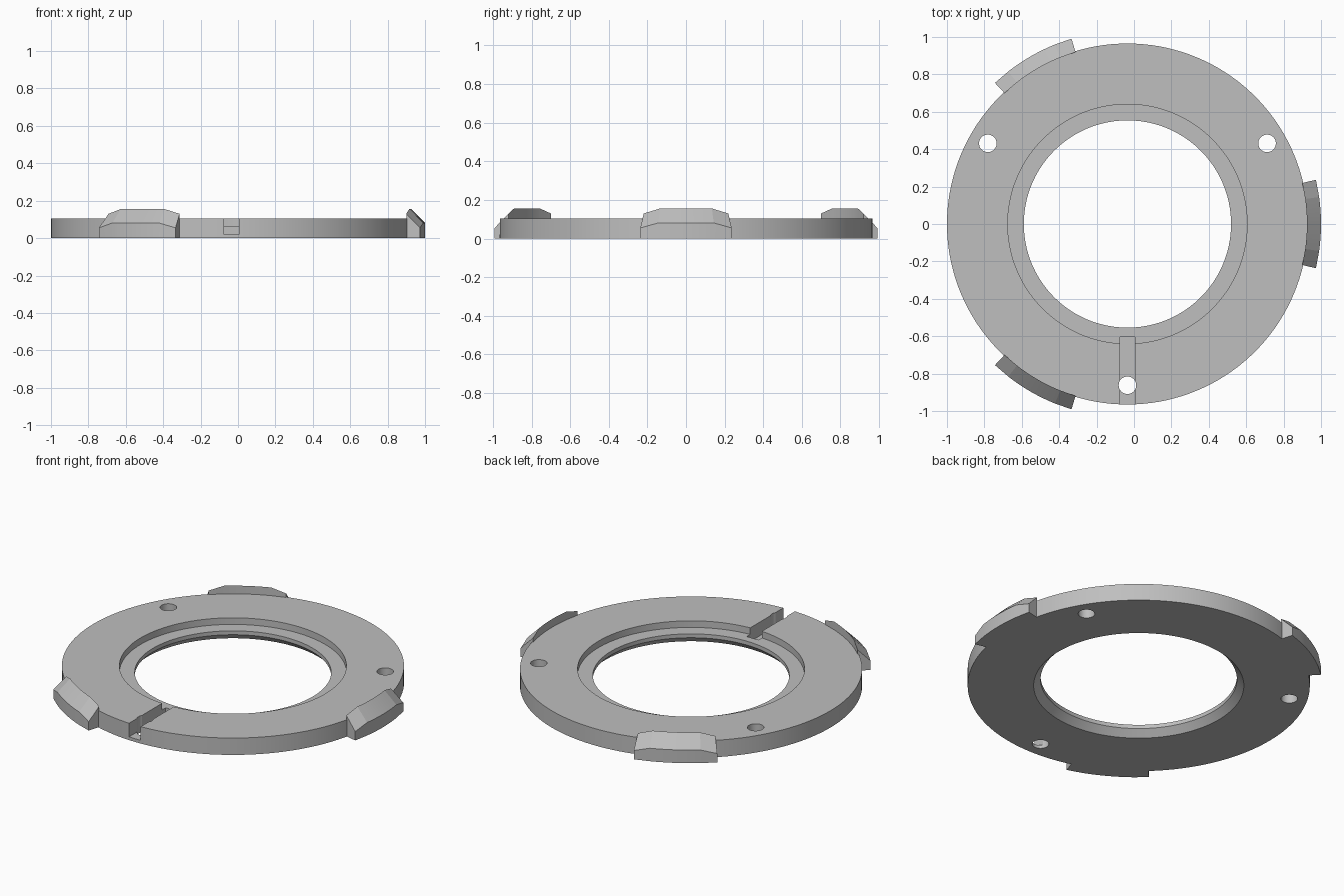
import bpy
import bmesh
from math import sin, cos, radians, pi

if "Cube" in bpy.data.objects:
    bpy.data.objects.remove(bpy.data.objects["Cube"], do_unlink=True)

CX = -0.035          # ring axis; the right tab offsets the overall centre
SEGMENTS = 144
THICK = 0.105

grey = bpy.data.materials.new("light grey")
grey.use_nodes = True
grey.diffuse_color = (0.52, 0.52, 0.52, 1)
grey.node_tree.nodes["Principled BSDF"].inputs["Base Color"].default_value = (0.52, 0.52, 0.52, 1)


def sweep(name, sections, closed):
    """Skin a row of (angle, radius/height profile) sections around the ring axis."""
    bm = bmesh.new()
    loops = [[bm.verts.new((r * cos(a), r * sin(a), z)) for r, z in profile]
             for a, profile in sections]
    n = len(loops[0])
    pairs = list(zip(loops, loops[1:]))
    if closed:
        pairs.append((loops[-1], loops[0]))
    else:
        bm.faces.new(loops[0])
        bm.faces.new(loops[-1])
    for a, b in pairs:
        for i in range(n):
            j = (i + 1) % n
            bm.faces.new((a[i], a[j], b[j], b[i]))
    bmesh.ops.recalc_face_normals(bm, faces=bm.faces)
    mesh = bpy.data.meshes.new(name)
    bm.to_mesh(mesh)
    bm.free()
    obj = bpy.data.objects.new(name, mesh)
    bpy.context.collection.objects.link(obj)
    obj.location.x = CX
    mesh.materials.append(grey)
    return obj


def activate(obj):
    bpy.ops.object.select_all(action='DESELECT')
    obj.select_set(True)
    bpy.context.view_layer.objects.active = obj


def cut(target, cutter):
    cutter.hide_render = True
    activate(target)
    mod = target.modifiers.new("cut", 'BOOLEAN')
    mod.operation = 'DIFFERENCE'
    mod.solver = 'EXACT'
    mod.object = cutter
    bpy.ops.object.modifier_apply(modifier=mod.name)
    bpy.data.objects.remove(cutter, do_unlink=True)


# Ring: stepped seat on top, chamfered bore underneath
ring_profile = [(0.593, 0), (0.965, 0), (0.965, THICK), (0.64, THICK),
                (0.64, 0.064), (0.554, 0.064), (0.554, 0.04)]
ring = sweep("ring_plate", [(2 * pi * i / SEGMENTS, ring_profile)
                            for i in range(SEGMENTS)], True)

# Radial slot through the front rim
bpy.ops.mesh.primitive_cube_add(size=1, location=(CX, -0.855, 0.12))
slot = bpy.context.object
slot.name = "slot_cutter"
slot.scale = (0.08, 0.5, 0.2)
cut(ring, slot)

# Three bolt holes
for deg in (30, 150, 270):
    a = radians(deg)
    bpy.ops.mesh.primitive_cylinder_add(vertices=32, radius=0.047, depth=0.4,
                                        location=(CX + 0.862 * cos(a), 0.862 * sin(a), 0.05))
    hole = bpy.context.object
    hole.name = "hole_cutter"
    cut(ring, hole)

# Three rim tabs: sloped roof that drops toward both ends
tabs = []
for label, deg in (("left", 0), ("back_right", 120), ("front_right", 240)):
    sections = []
    for offset in (-13.2, -8, -6, -4, -2, 0, 2, 4, 6, 8, 13.2):
        drop = 0.026 if abs(offset) > 8 else 0
        sections.append((radians(deg + offset),
                         [(0.96, 0), (1.035, 0), (1.035, 0.081 - drop), (0.96, 0.156 - drop)]))
    tabs.append(sweep(label + "_rim_tab", sections, False))

for obj in [ring] + tabs:
    activate(obj)
    bpy.ops.object.shade_smooth_by_angle(angle=radians(12))
